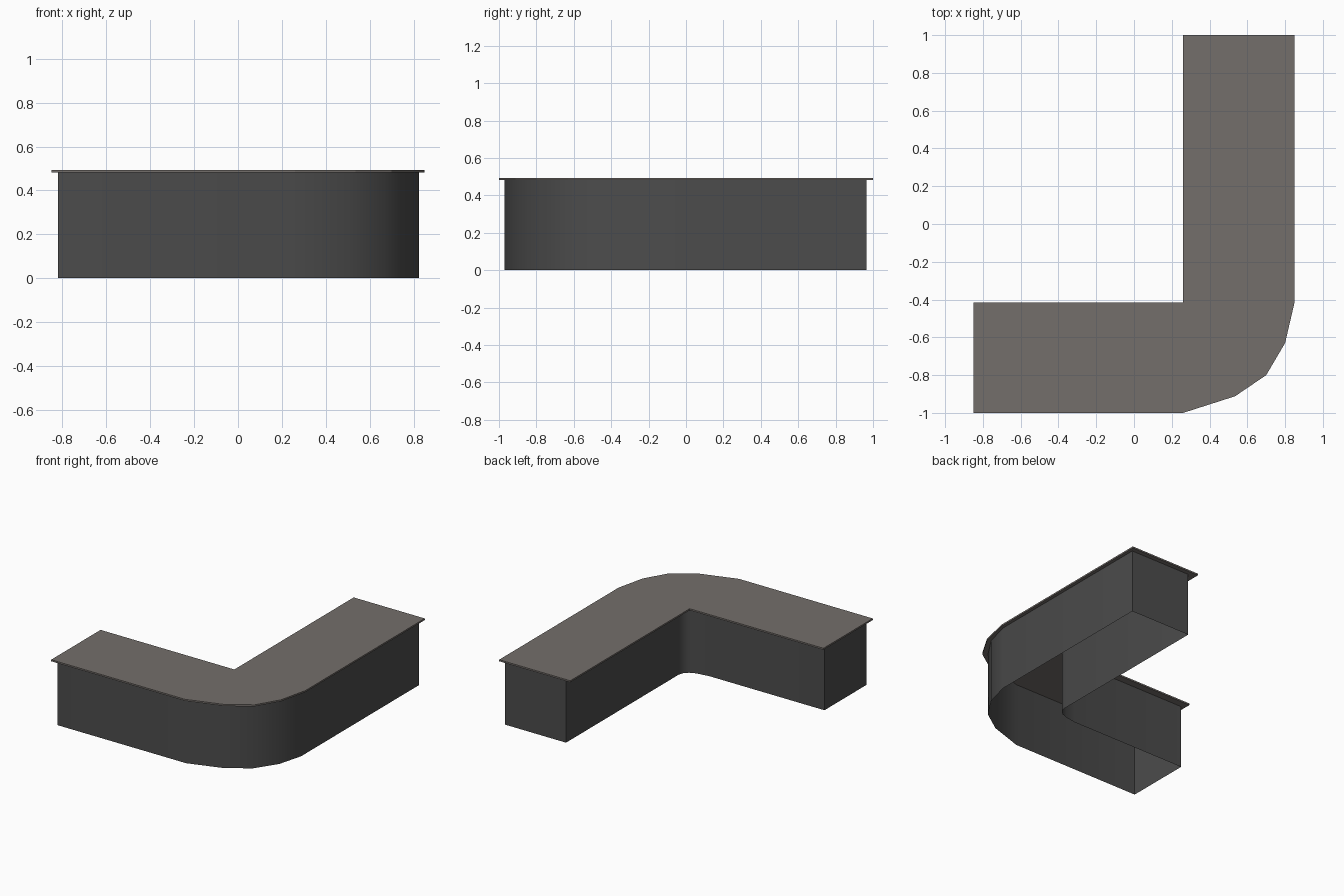
import bpy, bmesh, math

if "Cube" in bpy.data.objects:
    bpy.data.objects.remove(bpy.data.objects["Cube"])


def material(name, rgb):
    m = bpy.data.materials.new(name)
    m.diffuse_color = (*rgb, 1.0)
    m.use_nodes = True
    m.node_tree.nodes["Principled BSDF"].inputs["Base Color"].default_value = m.diffuse_color
    return m


def extrude_outline(name, outline, z0, z1, mat, capped):
    """Raise a counter-clockwise outline into walls, optionally closed."""
    bm = bmesh.new()
    low = [bm.verts.new((x, y, z0)) for x, y in outline]
    high = [bm.verts.new((x, y, z1)) for x, y in outline]
    n = len(outline)
    for i in range(n):
        j = (i + 1) % n
        bm.faces.new((low[i], low[j], high[j], high[i]))
    if capped:
        bm.faces.new(high)
        bm.faces.new(low[::-1])
    mesh = bpy.data.meshes.new(name)
    bm.to_mesh(mesh)
    bm.free()
    mesh.materials.append(mat)
    obj = bpy.data.objects.new(name, mesh)
    bpy.context.collection.objects.link(obj)
    return obj


stone = material("warm grey top", (0.175, 0.158, 0.147))
charcoal = material("charcoal panel", (0.072, 0.072, 0.072))

# Countertop: L-shaped slab, rounded outer corner, square inner corner
top_outline = [(-0.85, -1), (0.26, -1), (0.535, -0.912), (0.70, -0.80),
               (0.80, -0.63), (0.85, -0.415), (0.85, 1), (0.26, 1),
               (0.26, -0.415), (-0.85, -0.415)]
extrude_outline("countertop", top_outline, 0.482, 0.494, stone, True)

# Counter base: thin hollow walls, open below, both corners rounded
base_outline = [(-0.82, -0.97), (0.25, -0.97), (0.51, -0.885), (0.67, -0.775),
                (0.775, -0.615), (0.825, -0.43), (0.825, 0.965), (0.32, 0.965),
                (0.32, -0.37), (0.308, -0.41), (0.28, -0.437), (0.235, -0.455),
                (0.14, -0.47), (-0.82, -0.47)]
base = extrude_outline("counter_base", base_outline, 0.0, 0.482, charcoal, False)

# Smooth the bends, keep the end corners crisp
bpy.context.view_layer.objects.active = base
base.select_set(True)
bpy.ops.object.shade_smooth_by_angle(angle=math.radians(40))
